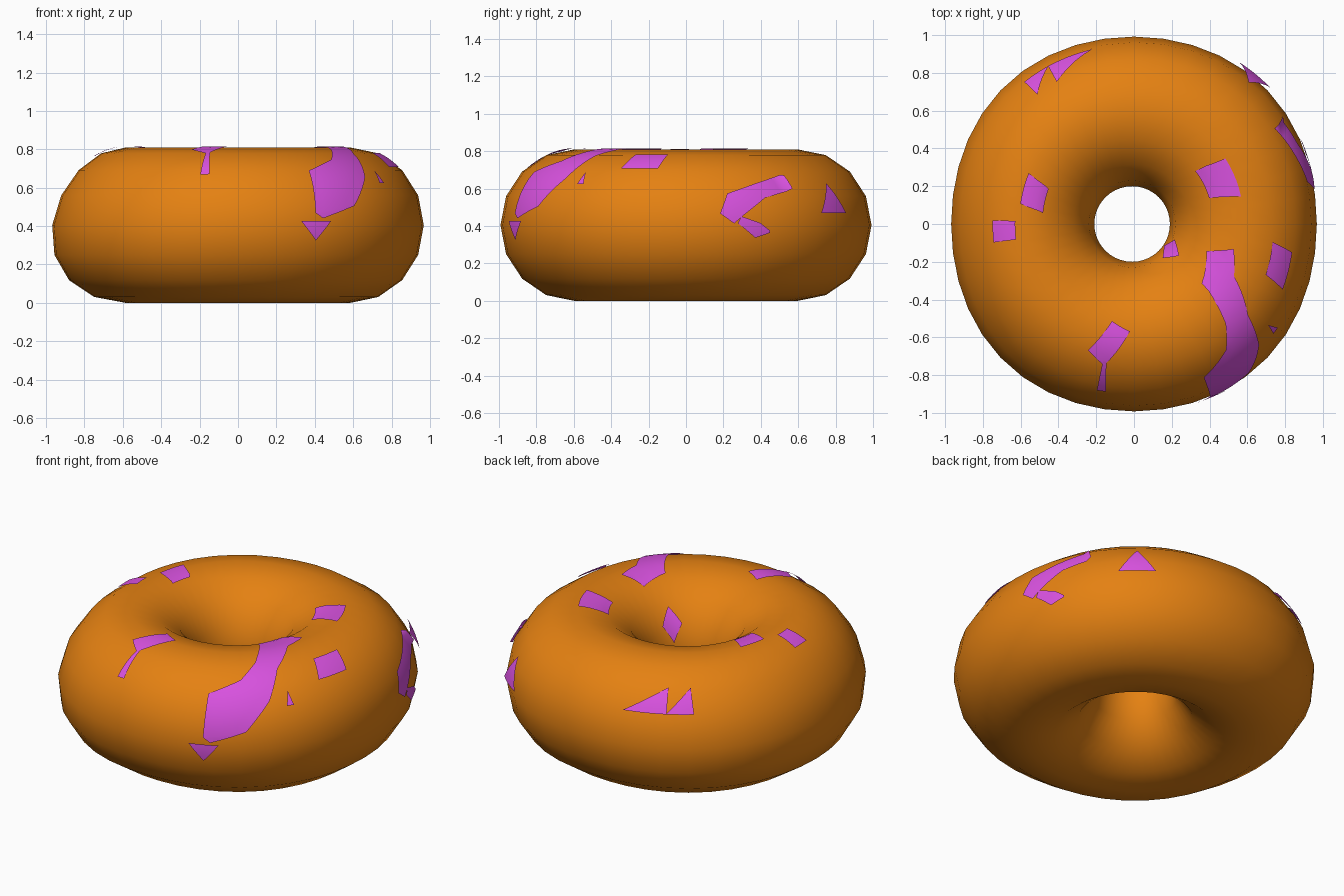
import bpy, bmesh
from math import sin, cos, tau, hypot, radians

if "Cube" in bpy.data.objects:
    bpy.data.objects.remove(bpy.data.objects["Cube"])

HOLE, TUBE_H = 0.2, 0.405


def ring(phi):
    """Ring radius and tube half width at an angle round the doughnut."""
    out = 0.99 - 0.012 * cos(2 * phi) - 0.01 * cos(4 * phi)
    return (out + HOLE) / 2, (out - HOLE) / 2


def surface(phi, theta, lift=0.0):
    """Point on the doughnut; lift pushes it outwards."""
    R, a = ring(phi)
    sag = 0.05 * max(0, -cos(phi)) * max(0, cos(theta)) * sin(theta)
    r = R + (a + lift) * cos(theta) - sag
    return (r * cos(phi) - 0.01 * (r < 0.5), r * sin(phi),
            TUBE_H + (TUBE_H + lift) * sin(theta))


def finish(bm, name, colour):
    mesh = bpy.data.meshes.new(name)
    bm.to_mesh(mesh)
    bm.free()
    for f in mesh.polygons:
        f.use_smooth = True
    mat = bpy.data.materials.new(name + "_colour")
    mat.diffuse_color = (*colour, 1)
    mat.use_nodes = True
    mat.node_tree.nodes["Principled BSDF"].inputs["Base Color"].default_value = mat.diffuse_color
    mesh.materials.append(mat)
    ob = bpy.data.objects.new(name, mesh)
    bpy.context.collection.objects.link(ob)


# Dough ring
NU, NV = 40, 16
bm = bmesh.new()
grid = [[bm.verts.new(surface(tau * i / NU, tau * j / NV)) for j in range(NV)]
        for i in range(NU)]
for i in range(NU):
    for j in range(NV):
        k, l = (i + 1) % NU, (j + 1) % NV
        bm.faces.new((grid[i][j], grid[k][j], grid[k][l], grid[i][l]))
finish(bm, "dough", (0.78, 0.22, 0.006))

# Icing: patches are drawn flat in (phi, theta), then wrapped on the dough
bm = bmesh.new()
SHAPES = {
    "quad": ((-.5, -.5), (.5, -.5), (.5, .5), (-.5, .5)),
    "tri": ((-.5, -.5), (.5, -.5), (0, .5)),
    "diamond": ((0, -.5), (.5, 0), (0, .5), (-.5, 0)),
}


def scale_at(phi, theta):
    R, a = ring(phi)
    return R + a * cos(theta), a


def patch(shape, phi, theta, w, h, skew=0):
    """Small patch: angles in degrees, width round the ring, height across the tube."""
    phi, theta = radians(phi), radians(theta)
    r, a = scale_at(phi, theta)
    bm.faces.new([bm.verts.new((phi + w * (x + skew * (y + .5)) / r, theta + h * y / a, 0))
                  for x, y in SHAPES[shape]])


def ribbon(*stations):
    """Run of icing through (phi, theta, width) stations."""
    pts = [(radians(p), radians(t), w) for p, t, w in stations]
    rows = []
    for i, (p, t, w) in enumerate(pts):
        b, c = pts[max(i - 1, 0)], pts[min(i + 1, len(pts) - 1)]
        r, a = scale_at(p, t)
        du, dv = (c[0] - b[0]) * r, (c[1] - b[1]) * a
        n = w / 2 / hypot(du, dv)
        rows.append([bm.verts.new((p - s * dv * n / r, t + s * du * n / a, 0))
                     for s in (-1, 1)])
    for q, s in zip(rows, rows[1:]):
        bm.faces.new((q[0], s[0], s[1], q[1]))


# left side and back left
patch("quad", 162, 96, .15, .14, .2)
patch("quad", 183, 72, .11, .14)
patch("tri", 111, 38, .24, .15, .5)
patch("tri", 123, 38, .15, .15, .4)
# top right, hole edge, right and back right
patch("quad", 25, 102, .19, .16, .2)
patch("diamond", 326, 152, .12, .2)
patch("quad", 343, 57, .19, .13, .2)
patch("tri", 323, 38, .04, .08)
patch("tri", 51, 20, .2, .16)
# large run at the front right, with its drip
ribbon((343, 106, .14), (326, 98, .17), (317, 69, .13), (311, 47, .2),
       (301, 29, .3), (295, 7, .05))
patch("tri", 294, -4, .17, -.1)
# front
ribbon((262.5, 97, .11), (254, 69, .12))
ribbon((258, 68, .02), (259, 40, .05))
# right hook
ribbon((35, 34, .1), (25, 27, .09), (16, 16, .14), (13, 5, .09))
ribbon((17, 4, .04), (23, -4, .08), (27, -5, .01))

for f in bm.faces:
    f.normal_update()
    if f.normal.z < 0:
        f.normal_flip()
bmesh.ops.triangulate(bm, faces=bm.faces[:])
bmesh.ops.subdivide_edges(bm, edges=bm.edges[:], cuts=4, use_grid_fill=True)
for v in bm.verts:
    lift = 0.025 if 0.6 < v.co.x < 1.1 and v.co.y < 0.7 else 0.006
    v.co = surface(v.co.x, v.co.y, lift)
bm.normal_update()
finish(bm, "icing", (0.7, 0.085, 0.75))
